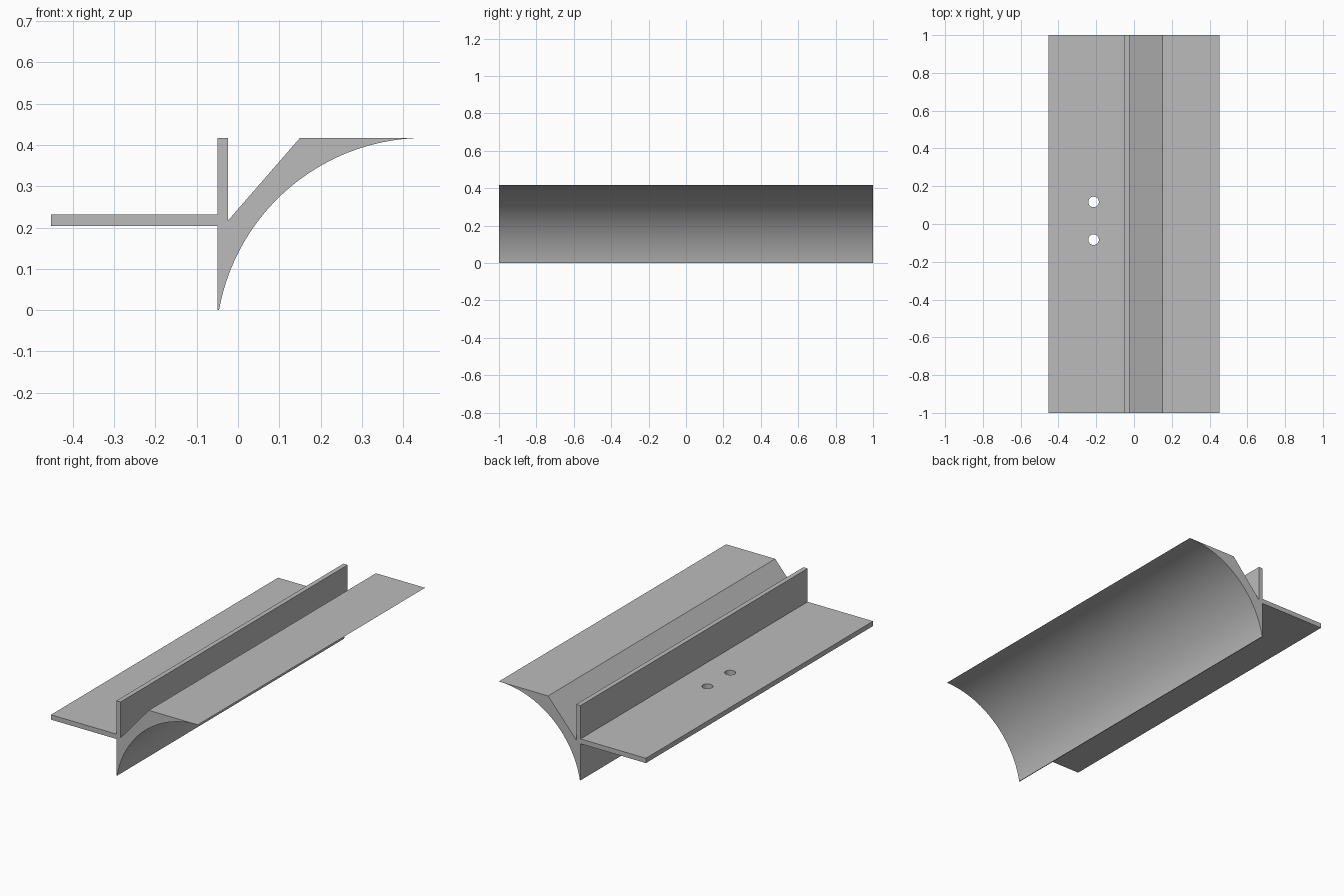
import bpy, bmesh, math
from mathutils import Vector

cube = bpy.data.objects.get("Cube")
if cube:
    bpy.data.objects.remove(cube, do_unlink=True)

LENGTH = 2.0
HEIGHT = 0.417
HALF_WIDTH = 0.453

# Single flat grey
grey = bpy.data.materials.new("plain grey")
grey.use_nodes = True
colour = (0.5, 0.5, 0.5, 1)
grey.diffuse_color = colour
grey.node_tree.nodes["Principled BSDF"].inputs["Base Color"].default_value = colour


def arc(cx, cz, radius, start, end, steps):
    """Points on a circle in the xz plane, angles in radians."""
    angles = [start + (end - start) * i / steps for i in range(steps + 1)]
    return [(cx + radius * math.cos(a), cz + radius * math.sin(a)) for a in angles]


def extrude_profile(name, points, length):
    """Closed xz profile extruded along y, centred on y = 0."""
    bm = bmesh.new()
    verts = [bm.verts.new((x, -length / 2, z)) for x, z in points]
    face = bm.faces.new(verts)
    result = bmesh.ops.extrude_face_region(bm, geom=[face])
    moved = [g for g in result["geom"] if isinstance(g, bmesh.types.BMVert)]
    bmesh.ops.translate(bm, verts=moved, vec=Vector((0, length, 0)))
    bmesh.ops.recalc_face_normals(bm, faces=bm.faces)
    mesh = bpy.data.meshes.new(name)
    bm.to_mesh(mesh)
    bm.free()
    mesh.materials.append(grey)
    obj = bpy.data.objects.new(name, mesh)
    bpy.context.collection.objects.link(obj)
    return obj


# Cross-section: flange, upright web and wedge with a concave underside
radius = 0.507
centre_z = HEIGHT - radius
start = math.pi - math.asin(-centre_z / radius)
cove = arc(HALF_WIDTH, centre_z, radius, start, math.pi / 2, 40)
web_left, web_right = -0.05, -0.024
flange_low, flange_high = 0.204, 0.231
profile = [(-HALF_WIDTH, flange_low), (web_left, flange_low), (web_left, 0)]
profile += cove
profile += [(0.15, HEIGHT), (web_right, 0.217), (web_right, HEIGHT),
            (web_left, HEIGHT), (web_left, flange_high), (-HALF_WIDTH, flange_high)]
trim = extrude_profile("cove_trim", profile, LENGTH)

# Two screw holes through the flange
bpy.context.view_layer.objects.active = trim
for y in (-0.083, 0.117):
    bpy.ops.mesh.primitive_cylinder_add(vertices=32, radius=0.028, depth=0.1,
                                        location=(-0.214, y, 0.217))
    cutter = bpy.context.object
    cutter.name = "hole_cutter"
    cutter.hide_render = True
    cutter.data.materials.append(grey)
    bpy.context.view_layer.objects.active = trim
    cut = trim.modifiers.new("screw_hole", "BOOLEAN")
    cut.operation = "DIFFERENCE"
    cut.solver = "EXACT"
    cut.object = cutter
    bpy.ops.object.modifier_apply(modifier=cut.name)
    bpy.data.objects.remove(cutter, do_unlink=True)

# Smooth cove and holes, crisp corners elsewhere
bpy.ops.object.select_all(action="DESELECT")
trim.select_set(True)
bpy.context.view_layer.objects.active = trim
bpy.ops.object.shade_smooth_by_angle(angle=math.radians(15))
